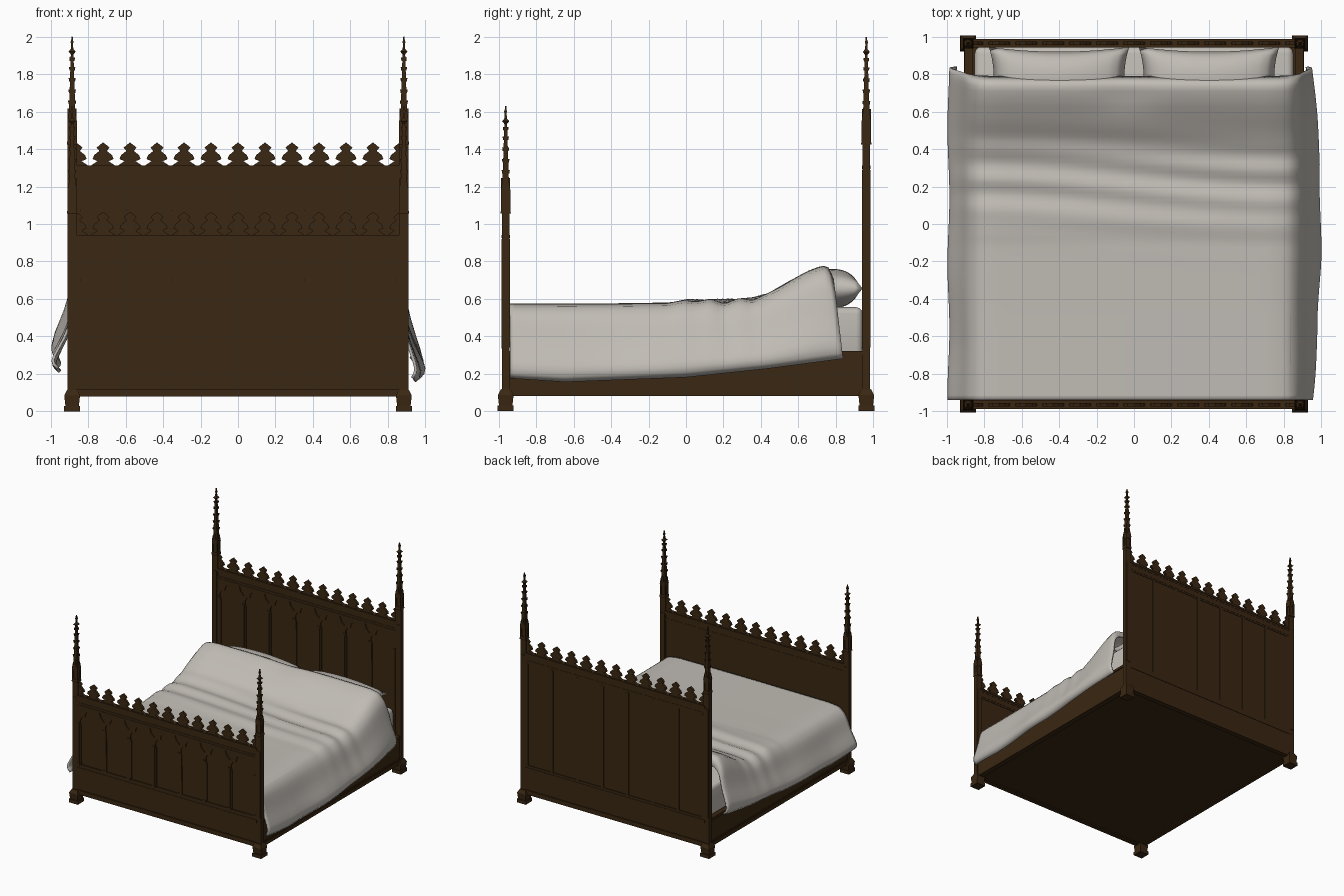
import bpy, bmesh, math
from mathutils import Matrix, Vector

if "Cube" in bpy.data.objects:
    bpy.data.objects.remove(bpy.data.objects["Cube"])


def material(name, rgb):
    m = bpy.data.materials.new(name)
    m.diffuse_color = (*rgb, 1)
    m.use_nodes = True
    m.node_tree.nodes["Principled BSDF"].inputs["Base Color"].default_value = m.diffuse_color
    return m


WOOD = material("dark oak", (0.042, 0.020, 0.006))
LINEN = material("pale linen", (0.53, 0.50, 0.46))


def finish(name, bm, mat, smooth=False):
    bmesh.ops.recalc_face_normals(bm, faces=bm.faces)
    me = bpy.data.meshes.new(name)
    bm.to_mesh(me)
    bm.free()
    me.materials.append(mat)
    ob = bpy.data.objects.new(name, me)
    bpy.context.collection.objects.link(ob)
    for p in me.polygons:
        p.use_smooth = smooth
    return ob


def box(bm, x0, x1, y0, y1, z0, z1):
    c = Vector(((x0 + x1) / 2, (y0 + y1) / 2, (z0 + z1) / 2))
    bmesh.ops.create_cube(bm, size=1, matrix=Matrix.Translation(c) @ Matrix.Diagonal((x1 - x0, y1 - y0, z1 - z0, 1)))


def taper(bm, x, y, z0, z1, a, b):
    """Square tapered block, half widths a (bottom) and b (top)."""
    m = Matrix.Translation((x, y, (z0 + z1) / 2)) @ Matrix.Rotation(math.pi / 4, 4, 'Z')
    bmesh.ops.create_cone(bm, cap_ends=True, segments=4, radius1=a * 2 ** .5,
                          radius2=b * 2 ** .5, depth=z1 - z0, matrix=m)


def cut_plate(name, outlines, y0, y1):
    """Flat x-z plate from outlines (later ones are holes), between y0 and y1."""
    cu = bpy.data.curves.new(name, 'CURVE')
    cu.dimensions = '2D'
    cu.fill_mode = 'BOTH'
    cu.extrude = (y1 - y0) / 2
    for pts in outlines:
        s = cu.splines.new('POLY')
        s.points.add(len(pts) - 1)
        for p, (x, z) in zip(s.points, pts):
            p.co = (x, z, 0, 1)
        s.use_cyclic_u = True
    tmp = bpy.data.objects.new(name + "_curve", cu)
    bpy.context.collection.objects.link(tmp)
    dg = bpy.context.evaluated_depsgraph_get()
    me = bpy.data.meshes.new_from_object(tmp.evaluated_get(dg))
    bpy.data.objects.remove(tmp)
    bm = bmesh.new()
    bm.from_mesh(me)
    bpy.data.meshes.remove(me)
    bmesh.ops.remove_doubles(bm, verts=bm.verts, dist=1e-5)
    bm.transform(Matrix.Translation((0, (y0 + y1) / 2, 0)) @ Matrix.Rotation(math.pi / 2, 4, 'X'))
    return finish(name, bm, WOOD)


def lerp(t, knots):
    for (a, *p), (b, *q) in zip(knots, knots[1:]):
        if t <= b:
            f = max(0, (t - a) / (b - a))
            return [u + (v - u) * f for u, v in zip(p, q)]
    return list(knots[-1][1:])


PITCH = 0.243
ARCH = [(.098, .345), (.100, .68), (.108, .70), (.108, .73), (.092, .758), (.062, .768),
        (.060, .79), (.045, .815), (.02, .828), (0, .84)]
SPANDREL = [(0, .77), (.03, .80), (.045, .842), (-.045, .842), (-.03, .80)]
FLEUR = [(.069, .004), (.03, .03), (.056, .042), (.048, .062), (.02, .085), (.034, .102), (.02, .115), (0, .13)]


def end_board(name, y, d, battens):
    lift = lambda z: z + (d if z > .5 else 0)
    # core panel, rails and mouldings
    bm = bmesh.new()
    box(bm, -.87, .87, y - .010, y + .012, .08, .93 + d)
    box(bm, -.87, .87, y - .017, y + .017, .12, .30)
    for z0, z1, w in ((.08, .118, .022), (.29, .315, .021), (.315, .335, .018),
                      (.865 + d, .88 + d, .018), (.91 + d, .925 + d, .018), (.925 + d, .942 + d, .022)):
        box(bm, -.87, .87, y - w, y + w, z0, z1)
    box(bm, -.87, .87, y - .015, y + .016, .85 + d, .93 + d)
    for i in range(8):
        x = (i - 3.5) * PITCH
        box(bm, x - .006, x + .006, y - .021, y - .01, .335, .69 + d)
        box(bm, x - .012, x + .012, y - .022, y - .01, .69 + d, .705 + d)
        box(bm, x - .012, x + .012, y - .022, y - .01, .335, .355)
        if battens:
            box(bm, x - .012, x + .012, y, y + .018, .33, .86 + d)
    finish(name + "_panel", bm, WOOD)
    # pierced gothic tracery
    holes = []
    for i in range(7):
        c = (i - 3) * PITCH
        half = [(x, lift(z)) for x, z in ARCH]
        holes.append([(c + x, z) for x, z in half] + [(c - x, z) for x, z in reversed(half[:-1])])
    for i in range(6):
        c = (i - 2.5) * PITCH
        holes.append([(c + x, lift(z)) for x, z in SPANDREL])
    rim = [(-.865, .33), (.865, .33), (.865, .86 + d), (-.865, .86 + d)]
    cut_plate(name + "_tracery", [rim] + holes, y - .018, y - .009)
    # row of leaf finials along the top
    z = .935 + d
    top = [(.865, z - .01), (-.865, z - .01), (-.865, z)]
    for k in range(-6, 7):
        leaf = [(-x, h) for x, h in FLEUR] + [(x, h) for x, h in reversed(FLEUR[:-1])]
        top += [(k * .144 + x, z + h) for x, h in leaf if abs(k * .144 + x) <= .8645]
    cut_plate(name + "_cresting", [top + [(.865, z)]], y - .010, y + .010)
    # posts with feet and spires
    for side, s in (("left", -1), ("right", 1)):
        post(f"{name}_{side}_post", s * .885, y, 1.07 + d)


def post(name, x, y, h):
    bm = bmesh.new()
    # foot
    taper(bm, x, y, 0, .03, .043, .043)
    taper(bm, x, y, .03, .085, .036, .042)
    taper(bm, x, y, .085, .115, .042, .027)
    # shaft
    box(bm, x - .026, x + .026, y - .019, y + .019, .1, h)
    box(bm, x - .019, x + .019, y - .023, y + .023, .34, h - .15)
    taper(bm, x, y, h - .015, h + .008, .028, .025)
    # gabled turret with corner pinnacles
    taper(bm, x, y, h, h + .11, .018, .018)
    for sx in (-1, 1):
        for sy in (-1, 1):
            taper(bm, x + sx * .019, y + sy * .019, h, h + .10, .006, .006)
            taper(bm, x + sx * .019, y + sy * .019, h + .10, h + .15, .007, .001)
    for k in range(4):
        rot = Matrix.Rotation(k * math.pi / 2, 3, 'Z')
        tri = [(-.022, h + .08), (.022, h + .08), (0, h + .175)]
        f, b = ([bm.verts.new(rot @ Vector((px, yy, pz)) + Vector((x, y, 0))) for px, pz in tri]
                for yy in (-.024, -.012))
        bm.faces.new(f)
        bm.faces.new(b[::-1])
        for i in range(3):
            j = (i + 1) % 3
            bm.faces.new((f[i], b[i], b[j], f[j]))
    # spire, crockets and finial
    taper(bm, x, y, h + .10, h + .53, .019, .005)
    for dz in (.20, .26, .32, .38, .43):
        r = .019 - (dz - .10) * .0326 + .004
        for sx in (-1, 1):
            for sy in (-1, 1):
                taper(bm, x + sx * r * .8, y + sy * r * .8, h + dz, h + dz + .018, .003, .006)
    taper(bm, x, y, h + .465, h + .48, .007, .019)
    taper(bm, x, y, h + .48, h + .495, .019, .006)
    taper(bm, x, y, h + .525, h + .535, .008, .008)
    taper(bm, x, y, h + .535, h + .56, .006, .003)
    finish(name, bm, WOOD)


end_board("footboard", -.964, 0, False)
end_board("headboard", .964, .37, True)

# side rails and base
for side, s in (("left", -1), ("right", 1)):
    bm = bmesh.new()
    for a, b, z0, z1 in ((.865, .897, .09, .32), (.86, .908, .08, .112), (.865, .903, .112, .122), (.86, .904, .30, .322)):
        box(bm, min(s * a, s * b), max(s * a, s * b), -.95, .95, z0, z1)
    finish(side + "_side_rail", bm, WOOD)
bm = bmesh.new()
box(bm, -.87, .87, -.95, .95, .09, .28)
finish("bed_base", bm, WOOD)

# mattress
bm = bmesh.new()
box(bm, -.85, .85, -.93, .945, .25, .555)
bmesh.ops.bevel(bm, geom=bm.edges[:], offset=.035, segments=3, affect='EDGES', profile=.5)
finish("mattress", bm, LINEN, True)

# pillows with pinched corners
for side, s in (("left", -1), ("right", 1)):
    bm = bmesh.new()
    for sign in (-1, 1):
        n = 16
        g = [[None] * (n + 1) for _ in range(n + 1)]
        for i in range(n + 1):
            for j in range(n + 1):
                u, v = 2 * i / n - 1, 2 * j / n - 1
                h = max(0, (1 - u * u) * (1 - v * v)) ** .45
                px = s * .40 + .375 * u * (1 - .07 * (1 - v * v))
                py = .785 + .16 * v * (1 - .16 * (1 - u * u))
                g[i][j] = bm.verts.new((px, py, .655 + sign * .105 * h))
        for i in range(n):
            for j in range(n):
                bm.faces.new((g[i][j], g[i + 1][j], g[i + 1][j + 1], g[i][j + 1]))
    bmesh.ops.remove_doubles(bm, verts=bm.verts, dist=1e-4)
    finish(side + "_pillow", bm, LINEN, True)

# draped duvet: ridge height along y, hem height along y, cross-section
RIDGE = [(-.94, .575), (-.45, .575), (-.1, .58), (0, .595), (.2, .59), (.35, .60), (.45, .635),
         (.55, .695), (.65, .75), (.73, .78), (.77, .765), (.79, .71)]
HEM = [(-.94, .175), (-.65, .155), (0, .18), (.4, .225), (.79, .28)]
BULGE = [(-.94, .955), (-.6, .985), (-.2, 1), (.3, 1), (.8, .955)]
SECTION = [(0, 0, 0), (.52, .74, .005), (.6, .82, .04), (.65, .865, .12), (.7, .893, .24),
           (.8, .935, .52), (.9, .985, .78), (.95, 1, .9), (1, .965, 1)]
bm = bmesh.new()
NU, NV = 60, 64
rows = []
for j in range(NV + 1):
    y = -.94 + 1.73 * j / NV
    row = []
    for i in range(NU + 1):
        s = 2 * i / NU - 1
        x, t = lerp(abs(s), SECTION)
        top, low = lerp(y, RIDGE)[0], lerp(y, HEM)[0] + (.05 if s < 0 else 0)
        reach = lerp(y, BULGE)[0] if s > 0 else .995
        if x > .87:
            x = .87 + (x - .87) * (reach - .87) / .13
            x += .006 * math.sin(9 * y + 3 * s) * t
        # soft creases across the middle
        w = math.exp(-((y - .22) / .2) ** 2) * (1 - t)
        crease = .011 * w * math.sin(38 * y + 2.2 * math.sin(2.5 * s) + 1)
        dent = -.035 * math.exp(-((x * (1 if s > 0 else -1) + .05) / .16) ** 2 - ((y - .70) / .1) ** 2) * 0.5
        z = top - (top - low) * t + crease + dent * (1 - t)
        yy = y + .05 * t * max(0, y) / .79
        row.append(bm.verts.new((math.copysign(x, s), yy, z)))
    rows.append(row)
for a, b in zip(rows, rows[1:]):
    for i in range(NU):
        bm.faces.new((a[i], a[i + 1], b[i + 1], b[i]))
duvet = finish("duvet", bm, LINEN, True)
if sum(p.normal.z for p in duvet.data.polygons) < 0:
    duvet.data.flip_normals()
sol = duvet.modifiers.new("thickness", 'SOLIDIFY')
sol.thickness = .015
sol.offset = -1

# keep crisp edges on the smooth cloth parts
bpy.ops.object.select_all(action='DESELECT')
duvet.select_set(True)
bpy.context.view_layer.objects.active = duvet
bpy.ops.object.shade_smooth_by_angle(angle=math.radians(50))
